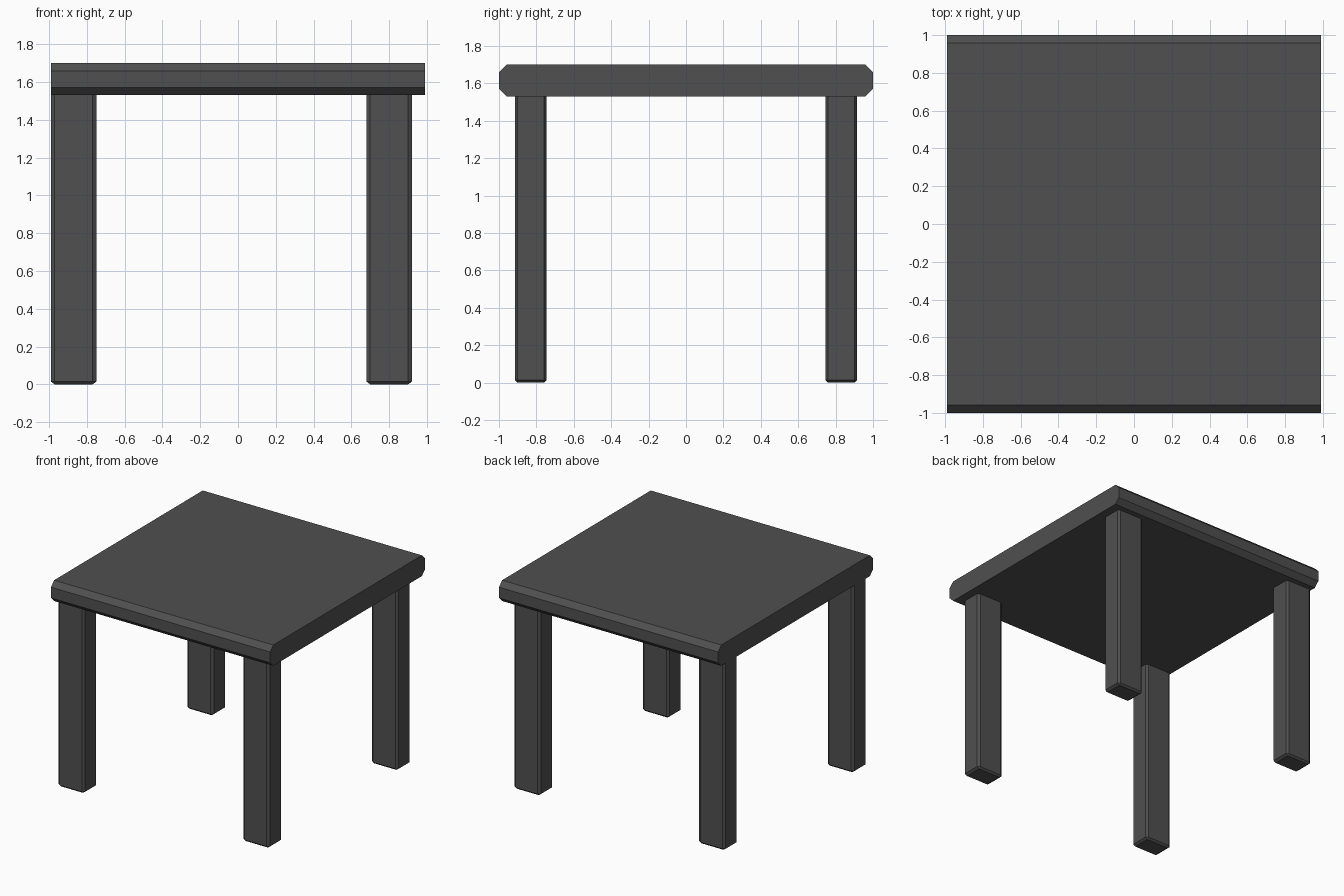
import bpy, bmesh
from mathutils import Matrix, Vector

if "Cube" in bpy.data.objects:
    bpy.data.objects.remove(bpy.data.objects["Cube"])

mat = bpy.data.materials.new("dark_grey")
mat.diffuse_color = (0.08, 0.08, 0.08, 1)
mat.use_nodes = True
mat.node_tree.nodes["Principled BSDF"].inputs["Base Color"].default_value = mat.diffuse_color


def add_object(name, bm):
    bmesh.ops.recalc_face_normals(bm, faces=bm.faces)
    mesh = bpy.data.meshes.new(name)
    bm.to_mesh(mesh)
    bm.free()
    mesh.materials.append(mat)
    obj = bpy.data.objects.new(name, mesh)
    bpy.context.collection.objects.link(obj)
    return obj


def box(x0, x1, y0, y1, z0, z1):
    bm = bmesh.new()
    bmesh.ops.create_cube(bm, size=1)
    bmesh.ops.scale(bm, vec=(x1 - x0, y1 - y0, z1 - z0), verts=bm.verts)
    bmesh.ops.translate(bm, vec=((x0 + x1) / 2, (y0 + y1) / 2, (z0 + z1) / 2), verts=bm.verts)
    return bm


# Tabletop: slab with chamfered front and back edges
bm = box(-0.99, 0.99, -1, 1, 1.53, 1.70)
long_edges = [e for e in bm.edges
              if abs((e.verts[0].co - e.verts[1].co).normalized().x) > 0.9]
bmesh.ops.bevel(bm, geom=long_edges, offset=0.041, offset_type='OFFSET',
                segments=1, affect='EDGES')
add_object("tabletop", bm)


# Legs: posts chamfered on the uprights and feet, stretched along x
def leg(name, x, y):
    stretch = 1.42
    w, d = 0.24 / stretch / 2, 0.17 / 2
    bm = box(-w, w, -d, d, 0, 1.535)
    edges = [e for e in bm.edges if min(v.co.z for v in e.verts) < 0.01]
    bmesh.ops.bevel(bm, geom=edges, offset=0.014, offset_type='OFFSET',
                    segments=1, affect='EDGES')
    bmesh.ops.scale(bm, vec=(stretch, 1, 1), verts=bm.verts)
    bmesh.ops.translate(bm, vec=(x, y, 0), verts=bm.verts)
    add_object(name, bm)


for side, x in (("left", -0.87), ("right", 0.80)):
    for end, y in (("front", -0.83), ("back", 0.83)):
        leg(f"{end}_{side}_leg", x, y)
